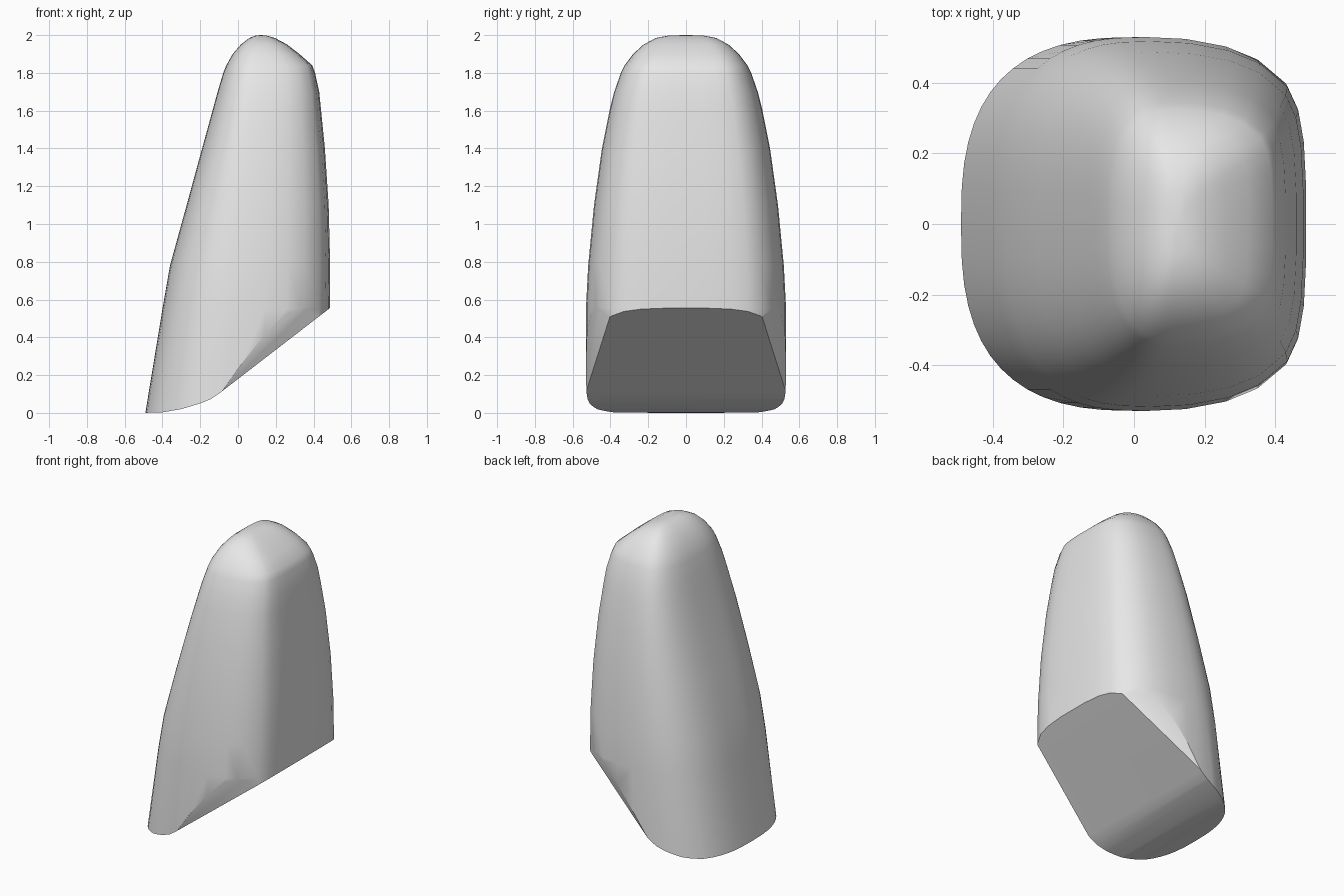
import bpy, bmesh, math
from mathutils import Vector

cube = bpy.data.objects.get("Cube")
if cube:
    bpy.data.objects.remove(cube, do_unlink=True)

# Plain grey material
grey = bpy.data.materials.new("light_grey")
grey.use_nodes = True
colour = (0.8, 0.8, 0.8, 1)
grey.diffuse_color = colour
grey.node_tree.nodes["Principled BSDF"].inputs["Base Color"].default_value = colour

# Half outline of a cross-section: nearly flat right face, rounded left side
right_half = [(1, 0), (1, .2), (.985, .45), (.95, .62), (.88, .75),
              (.7, .88), (.5, .95), (.25, .99)]
left_half = []
steps = 14
for i in range(steps + 1):
    a = math.pi / 2 * (1 + i / steps)
    left_half.append((-abs(math.cos(a)) ** (2 / 2.7), abs(math.sin(a)) ** (2 / 2.7)))
half = right_half + left_half
outline = half + [(x, -y) for x, y in reversed(half[1:-1])]

# Body levels: height, left x, right x, half depth
levels = [(-.1, -.507, .48, .53), (.55, -.4, .486, .53), (.78, -.36, .488, .518),
          (1.1, -.272, .48, .487), (1.4, -.19, .46, .445), (1.6, -.135, .44, .405),
          (1.7, -.108, .43, .38), (1.8, -.078, .408, .345), (1.84, -.062, .393, .325),
          (1.9, -.028, .325, .28), (1.95, .015, .26, .225), (1.985, .06, .195, .16),
          (1.998, .095, .15, .09)]

bm = bmesh.new()
rings = []
for z, left, right, depth in levels:
    centre = .12 * max(z, 0) / 2
    ring = []
    for u, v in outline:
        x = centre + u * ((right - centre) if u > 0 else (centre - left))
        ring.append(bm.verts.new((x, v * depth, z)))
    rings.append(ring)
n = len(outline)
for low, high in zip(rings, rings[1:]):
    for i in range(n):
        j = (i + 1) % n
        bm.faces.new((low[i], low[j], high[j], high[i]))
bm.faces.new(list(reversed(rings[0])))
tip = bm.verts.new((.122, 0, 2))
for i in range(n):
    bm.faces.new((rings[-1][i], rings[-1][(i + 1) % n], tip))


def slice_off(point, normal):
    """Remove everything beyond the plane and close the cut."""
    cut = bmesh.ops.bisect_plane(
        bm, geom=bm.verts[:] + bm.edges[:] + bm.faces[:], dist=1e-5,
        plane_co=point, plane_no=normal, clear_outer=True)
    edges = [e for e in bm.edges if e.is_boundary]
    if edges:
        bmesh.ops.holes_fill(bm, edges=edges, sides=0)


# Sloping underside that curves into the foot
under = [(.48, .55), (-.09, .11), (-.14, .075), (-.2, .05), (-.3, .02), (-.4, .003), (-.5, 0)]
for (x1, z1), (x2, z2) in zip(under, under[1:]):
    slice_off(Vector((x1, 0, z1)), Vector((z1 - z2, 0, x2 - x1)).normalized())

# Slanted facets at the two lower corners
for side in (-1, 1):
    slice_off(Vector((.44, .4 * side, .52)), Vector((.0423, .075 * side, -.031)).normalized())

bmesh.ops.recalc_face_normals(bm, faces=bm.faces[:])
mesh = bpy.data.meshes.new("wedge_body")
bm.to_mesh(mesh)
bm.free()
body = bpy.data.objects.new("wedge_body", mesh)
bpy.context.collection.objects.link(body)
mesh.materials.append(grey)

bpy.ops.object.select_all(action='DESELECT')
body.select_set(True)
bpy.context.view_layer.objects.active = body
bpy.ops.object.shade_smooth_by_angle(angle=math.radians(30))
